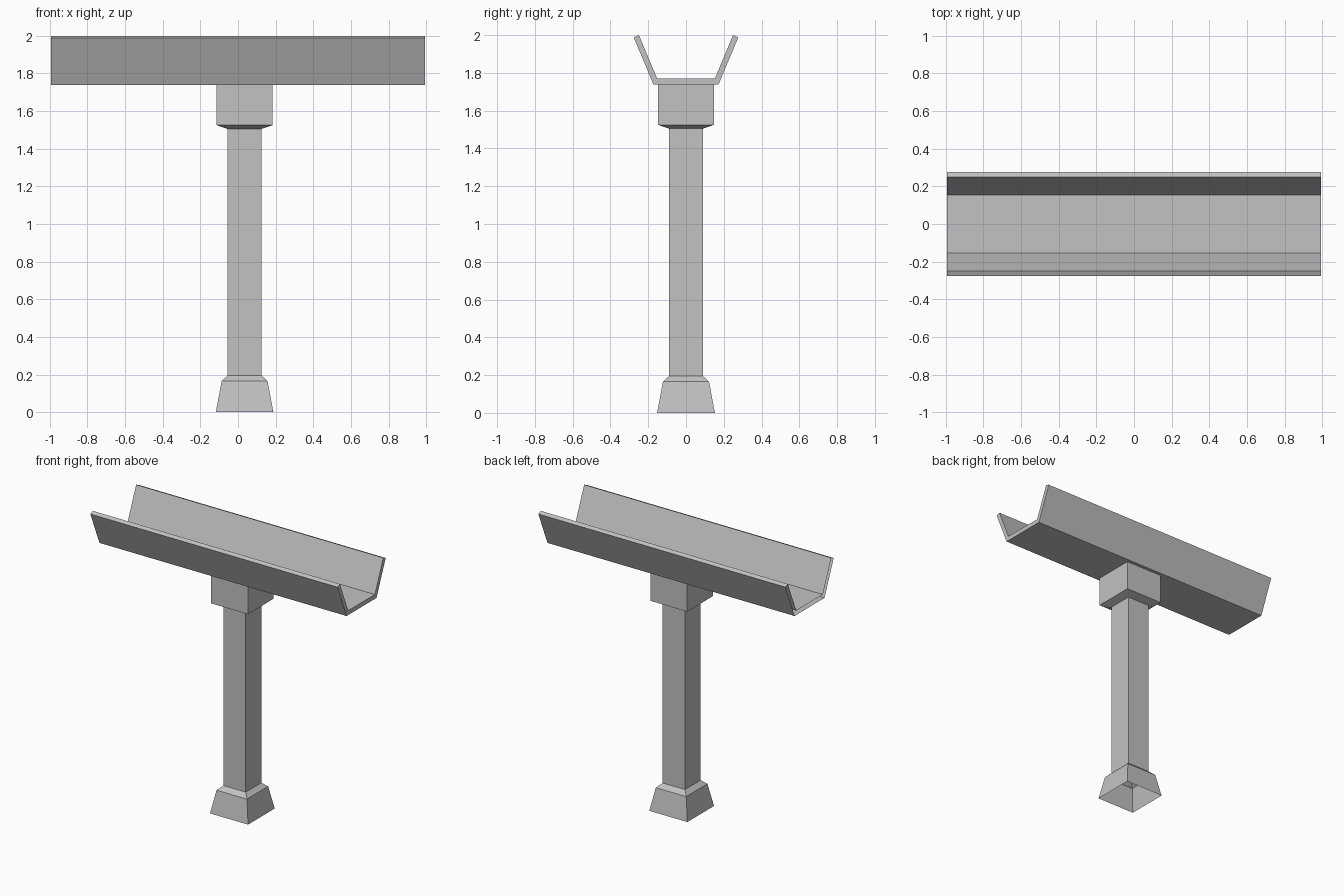
import bpy
import bmesh

cube = bpy.data.objects.get("Cube")
if cube:
    bpy.data.objects.remove(cube, do_unlink=True)

# Single plain concrete colour
GREY = (0.54, 0.54, 0.54, 1.0)
concrete = bpy.data.materials.new("concrete grey")
concrete.use_nodes = True
concrete.diffuse_color = GREY
concrete.node_tree.nodes["Principled BSDF"].inputs["Base Color"].default_value = GREY


def loft(name, rings, cap_end=False):
    """Bridge matching rings of points into an open, flat-shaded shell."""
    bm = bmesh.new()
    loops = [[bm.verts.new(p) for p in ring] for ring in rings]
    for low, high in zip(loops, loops[1:]):
        n = len(low)
        for i in range(n):
            j = (i + 1) % n
            bm.faces.new((low[i], low[j], high[j], high[i]))
    if cap_end:
        bm.faces.new(loops[-1])
    mesh = bpy.data.meshes.new(name)
    bm.to_mesh(mesh)
    bm.free()
    mesh.materials.append(concrete)
    obj = bpy.data.objects.new(name, mesh)
    bpy.context.collection.objects.link(obj)
    return obj


POST_X = 0.035   # the post stands slightly off the middle of the trough


def square(half, z):
    corners = [(-1, -1), (1, -1), (1, 1), (-1, 1)]
    return [(POST_X + sx * half, sy * half, z) for sx, sy in corners]


def square_part(name, levels):
    return loft(name, [square(half, z) for half, z in levels])


# Post: flared hollow foot, square shaft, wider head block
square_part("post_foot", [(0.153, 0), (0.122, 0.165), (0.09, 0.195)])
square_part("post_shaft", [(0.09, 0.195), (0.09, 1.505)])
square_part("post_head", [(0.09, 1.505), (0.148, 1.525), (0.148, 1.738)])

# Trough: mirrored half profile (y, z), from outer floor edge to inner floor edge
half_profile = [(0.172, 1.738), (0.277, 1.988), (0.249, 2.0), (0.153, 1.77)]
profile = half_profile + [(-y, z) for y, z in reversed(half_profile)]
HALF_LENGTH = 0.993
loft("trough",
     [[(x, y, z) for y, z in profile] for x in (-HALF_LENGTH, HALF_LENGTH)],
     cap_end=True)
